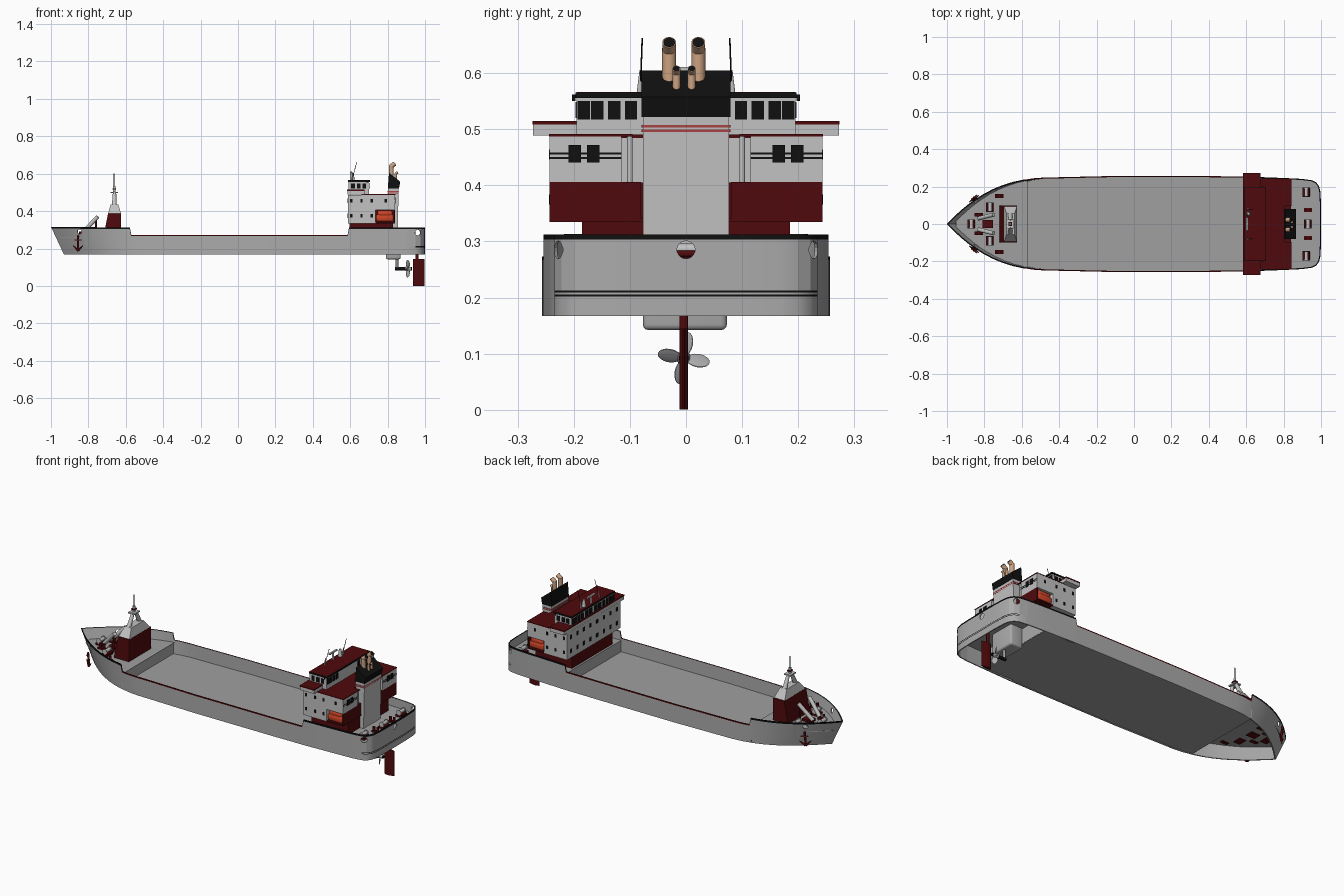
import bpy, bmesh, math
from mathutils import Vector

if "Cube" in bpy.data.objects:
    bpy.data.objects.remove(bpy.data.objects["Cube"])


def material(name, r, g, b):
    m = bpy.data.materials.new(name)
    m.use_nodes = True
    m.diffuse_color = (r, g, b, 1)
    m.node_tree.nodes["Principled BSDF"].inputs["Base Color"].default_value = (r, g, b, 1)
    return m


GREY = material("hull grey", .41, .41, .41)
DECK = material("deck grey", .35, .35, .35)
WHITE = material("house white", .54, .54, .54)
RED = material("deck red", .08, .003, .004)
BLACK = material("black", .005, .005, .005)
ORANGE = material("lifeboat orange", .62, .06, .02)
TAN = material("pipe tan", .6, .36, .22)
STRIPE = material("stripe red", .42, .06, .06)


def finish(name, bm, *mats, smooth=False):
    bmesh.ops.recalc_face_normals(bm, faces=bm.faces)
    me = bpy.data.meshes.new(name)
    bm.to_mesh(me)
    bm.free()
    ob = bpy.data.objects.new(name, me)
    bpy.context.collection.objects.link(ob)
    for m in mats:
        me.materials.append(m)
    if smooth:
        bpy.ops.object.select_all(action='DESELECT')
        ob.select_set(True)
        bpy.context.view_layer.objects.active = ob
        bpy.ops.object.shade_smooth_by_angle(angle=math.radians(35))
    return ob


def box(name, x, y, z, mat, bevel=0):
    bm = bmesh.new()
    bmesh.ops.create_cube(bm, size=1)
    for v in bm.verts:
        v.co = [sum(r) / 2 + c * (r[1] - r[0]) for c, r in zip(v.co, (x, y, z))]
    if bevel:
        bmesh.ops.bevel(bm, geom=bm.edges[:], offset=bevel, segments=3, affect='EDGES', profile=.5)
    return finish(name, bm, mat, smooth=bevel > 0)


def rod(name, a, b, r, mat, r2=None, sides=14):
    a, b = Vector(a), Vector(b)
    bm = bmesh.new()
    bmesh.ops.create_cone(bm, cap_ends=True, segments=sides, radius1=r,
                          radius2=r if r2 is None else r2, depth=(b - a).length)
    bm.transform((b - a).to_track_quat('Z', 'Y').to_matrix().to_4x4())
    bmesh.ops.translate(bm, verts=bm.verts, vec=(a + b) / 2)
    return finish(name, bm, mat, smooth=True)


def prism(name, pts, axis, lo, hi, mat):
    """Extrude a 2D profile along x, y or z."""
    bm = bmesh.new()
    rows = [[bm.verts.new(p[:axis] + (d,) + p[axis:]) for p in pts] for d in (lo, hi)]
    bm.faces.new(rows[0])
    bm.faces.new(rows[1])
    for i in range(len(pts)):
        j = (i + 1) % len(pts)
        bm.faces.new((rows[0][i], rows[0][j], rows[1][j], rows[1][i]))
    return finish(name, bm, mat)


# Hull outline: curved bow, long parallel body, rounded stern
BREAK_F, BREAK_A, KEEL = -.575, .59, .167
bow = [-1 + .6 * (i / 14) ** 1.6 for i in range(15)]
half = [(x, .25 * (1 - (1 - (x + 1) / .6) ** 2.6)) for x in bow]
half += [(BREAK_F + d, .239) for d in (-.004, .004)]
half += [(-.1, .257), (.4, .256), (BREAK_A - .004, .254), (BREAK_A + .004, .254), (.8, .246),
         (.9, .241), (.95, .234), (.975, .222), (.99, .2), (.997, .17), (1, .1)]
half.sort()
outline = half + [(1, 0)] + [(x, -y) for x, y in reversed(half[1:])]


def rim(x):
    if BREAK_F < x < BREAK_A:
        return .273
    return .312 + .004 * max(0, -x - .6) / .4


def flare(x, y, f):
    k = max(0, (-x - .45) / .55) ** 1.5 * (1 - f)
    return x + .07 * k, y * (1 - .22 * k)


def build_hull():
    bm = bmesh.new()
    levels = [0, .24, .262, .29, .312, .94, 1]
    n, wall, rings = len(outline), .006, []
    for i, (x, y) in enumerate(outline):
        a, b = Vector(outline[i - 1]), Vector(outline[(i + 1) % n])
        t = (b - a).normalized()
        ring = []
        for f, off in [(f, 0) for f in levels] + [(1, wall), (0, wall)]:
            px, py = flare(x, y, f)
            ring.append(bm.verts.new((px + t.y * off, py - t.x * off, KEEL + f * (rim(x) - KEEL))))
        rings.append(ring)
    m = len(rings[0])
    for i in range(n):
        for k in range(m):
            l = (k + 1) % m
            f = bm.faces.new((rings[i][k], rings[i][l], rings[(i + 1) % n][l], rings[(i + 1) % n][k]))
            x = f.calc_center_median().x
            if k in (1, 3) and x > .96:
                f.material_index = 1
            if k in (5, 6):
                f.material_index = 2 if BREAK_F < x < BREAK_A else 1
    return finish("hull", bm, GREY, BLACK, RED, smooth=True)


hull = build_hull()

# Mooring openings cut through the bulwark
cutters = [rod("opening", (.97, 0, .285), (1.03, 0, .285), .016, GREY)]
for s in (-1, 1):
    cutters += [rod("opening", (.935, s * .2, .285), (.99, s * .255, .285), .016, GREY),
                rod("opening", (-.84, s * .1, .29), (-.87, s * .2, .29), .013, GREY)]
for c in cutters:
    mod = hull.modifiers.new("cut", 'BOOLEAN')
    mod.operation, mod.solver, mod.object = 'DIFFERENCE', 'EXACT', c
    bpy.context.view_layer.objects.active = hull
    bpy.ops.object.modifier_apply(modifier=mod.name)
    bpy.data.objects.remove(c)
for p in hull.data.polygons:
    if len(p.vertices) > 4:
        p.use_smooth = False


# Decks, hold floor and bulkheads
def deck(name, lo, hi, z, thick=.004):
    pts = [flare(x, y * .98, (z - KEEL) / .14) for x, y in outline if lo <= x <= hi]
    prism(name, [(min(x, .995), y) for x, y in pts], 2, z - thick, z, DECK)


FORE, AFT = .26, .262
deck("fore_deck", -.99, BREAK_F + .005, FORE)
deck("aft_deck", BREAK_A - .005, 1, AFT)
deck("hold_floor", BREAK_F - .005, BREAK_A + .005, .196, .026)
box("floor_extension", (BREAK_A, .79), (-.24, .24), (.17, .175), DECK)
for name, x, w in (("fore_bulkhead", BREAK_F, .235), ("aft_bulkhead", BREAK_A, .25), ("engine_bulkhead", .788, .24)):
    box(name, (x - .003, x + .003), (-w, w), (.172, FORE), GREY)

# Accommodation block
box("house_base", (.597, .83), (-.185, .185), (AFT, .336), RED)
box("house_lower_tier", (.587, .735), (-.243, .243), (.335, .405), WHITE)
box("boat_bay_core", (.73, .835), (-.18, .18), (.335, .405), RED)
box("boat_bay_floor", (.735, .84), (-.243, .243), (.335, .341), RED)
for s in (-1, 1):
    box("boat_bay_end", (.834, .84), sorted((s * .08, s * .243)), (.335, .406), RED)
    box("house_upper_aft", (.735, .84), sorted((s * .115, s * .243)), (.405, .487), WHITE)
    box("aft_roof", (.66, .842), sorted((s * .095, s * .244)), (.487, .491), RED)
    rod("aft_post", (.832, s * .1, .405), (.832, s * .1, .487), .005, WHITE)
    for z in (.447, .455):
        box("aft_stripe", (.838, .841), sorted((s * .115, s * .243)), (z, z + .003), BLACK)
    for y in (.165, .198):
        box("aft_window", (.838, .843), sorted((s * (y - .011), s * (y + .011))), (.441, .472), BLACK)
    for z in (.375, .455):
        for x in (.605, .66, .715) + ((.79,) if z > .4 else ()):
            box("side_window", (x - .006, x + .006), sorted((s * .24, s * .2445)), (z - .009, z + .009), BLACK)
        for y in (.03, .09, .15, .21):
            box("front_window", (.585, .59), (s * y - .008, s * y + .008), (z - .011, z + .011), BLACK)
box("house_upper_front", (.587, .735), (-.243, .243), (.405, .487), WHITE)
box("house_centre", (.73, .805), (-.116, .116), (.405, .484), WHITE)
box("centre_roof", (.66, .806), (-.116, .116), (.484, .4905), RED)

# Bridge with wings
box("bridge_wing", (.585, .675), (-.273, .273), (.489, .508), WHITE)
box("bridge_wing_top", (.584, .676), (-.274, .274), (.508, .515), RED)
box("wheelhouse", (.592, .7), (-.195, .195), (.488, .558), WHITE)
box("wheelhouse_rim", (.589, .705), (-.197, .197), (.556, .565), BLACK)
box("wheelhouse_roof", (.591, .703), (-.195, .195), (.563, .566), RED)
for s in (-1, 1):
    for y in (.098, .128, .158, .182):
        for name, x in (("front", .59), ("aft", .698)):
            box(name + "_bridge_window", (x, x + .004), (s * y - .011, s * y + .011), (.517, .55), BLACK)
    for x in (.615, .645, .675):
        box("side_bridge_window", (x - .01, x + .01), sorted((s * .193, s * .197)), (.52, .548), BLACK)
    for y in (.022, .06):
        box("centre_bridge_window", (.59, .594), (s * y - .014, s * y + .014), (.517, .55), BLACK)
    # Whip aerials
    rod("aerial_base", (.61, s * .083, .565), (.615, s * .081, .605), .005, WHITE, .002)
    rod("aerial", (.613, s * .081, .58), (.635, s * .078, .662), .0014, BLACK)
    rod("lamp", (.69, s * .2, .55), (.69, s * .2, .562), .003, BLACK)

# Radar mast and domes on the roof
rod("radar_mast", (.605, 0, .565), (.605, 0, .607), .006, WHITE)
box("radar_bar", (.6, .61), (-.035, .035), (.604, .611), WHITE)
rod("dome", (.612, .055, .565), (.612, .055, .605), .012, WHITE, .007)


# Funnel: slanted, banded casing
def funnel_band(name, z0, z1, mat, grow=0, slope=0):
    lean = lambda z: max(0, z - .45) * .08
    prism(name, [(.797 + lean(z0) - grow, z0), (.853 + lean(z0) + grow, z0),
                 (.853 + lean(z1) + grow, z1 - slope), (.797 + lean(z1) - grow, z1)],
          1, -.077 - grow, .077 + grow, mat)


funnel_band("funnel", AFT, .525, WHITE)
funnel_band("funnel_top", .522, .605, BLACK, .002, .048)
for z in (.495, .503):
    funnel_band("funnel_stripe", z, z + .004, STRIPE, .002)


def pipe(name, y, x, top, r):
    rod(name, (x, y, .55), (x, y, top - r * 1.4), r, TAN)
    rod(name + "_bend", (x - r * .3, y, top - r * 2), (x + r * 1.5, y, top - r * .6), r, TAN)
    rod(name + "_mouth", (x + r * 1.5, y, top - r * .6), (x + r * 1.56, y, top - r * .55), r * .85, BLACK)


for y in (-.03, .022):
    pipe("exhaust", y, .82, .662, .0125)
for y in (-.017, .01):
    pipe("small_exhaust", y, .843, .612, .007)

# Lifeboats
for s in (-1, 1):
    box("lifeboat", (.738, .832), sorted((s * .19, s * .243)), (.344, .383), ORANGE, .012)
    box("lifeboat_canopy", (.745, .825), sorted((s * .196, s * .238)), (.37, .403), ORANGE, .01)

# Foremast house, tapered roof and A-frame
prism("mast_house", [(-.72, FORE), (-.625, FORE), (-.625, .387), (-.695, .387)], 1, -.1, .1, RED)
bm = bmesh.new()
bmesh.ops.create_cube(bm, size=1)
for v in bm.verts:
    k = .6 if v.co.z > 0 else 1
    v.co = (-.66 + v.co.x * .07 * k, v.co.y * .19 * k, .41 + v.co.z * .05)
finish("mast_house_roof", bm, WHITE)
for s in (-1, 1):
    rod("mast_leg", (-.662, s * .05, .425), (-.66, s * .012, .5), .013, WHITE, .009)
box("mast_platform", (-.682, -.642), (-.025, .025), (.496, .503), WHITE)
rod("mast", (-.662, 0, .49), (-.662, 0, .535), .007, WHITE)
rod("mast_tip", (-.662, 0, .53), (-.662, 0, .6), .0025, BLACK)
box("mast_lamp", (-.672, -.652), (-.012, .012), (.515, .521), RED)

# Stowed foredeck booms
for s in (-1, 1):
    rod("boom", (-.83, s * .03, .285), (-.75, s * .05, .37), .011, WHITE)
    rod("boom_post", (-.76, s * .048, FORE), (-.76, s * .048, .36), .005, RED)


# Deck winches, with seats that pass through the plating
def winch(x, y, z):
    box("winch_base", (x - .02, x + .02), (y - .025, y + .025), (z - .008, z + .01), RED)
    rod("winch_drum", (x, y - .022, z + .024), (x, y + .022, z + .024), .01, WHITE)
    for s in (-1, 1):
        rod("winch_flange", (x, y + s * .02, z + .024), (x, y + s * .024, z + .024), .015, WHITE)
    rod("winch_motor", (x + .014, y - .02, z + .016), (x + .014, y + .02, z + .016), .006, RED)


for x, y, z in ((-.77, .09, FORE), (-.77, -.09, FORE), (-.87, 0, FORE), (.92, .17, AFT), (.92, -.17, AFT), (.93, 0, AFT)):
    winch(x, y, z)
box("deck_hatch", (-.81, -.755), (-.022, .022), (FORE - .008, FORE + .015), RED)
for s in (-1, 1):
    for x, y in ((.93, .075), (-.72, .15), (-.83, .05)):
        box("bollard_base", (x - .022, x + .022), (s * y - .01, s * y + .01), (AFT - .01, AFT + .008), RED)
        for d in (-.012, .012):
            rod("bollard", (x + d, s * y, AFT), (x + d, s * y, .292), .007, RED)
    # Anchors on the bow
    y = s * .125
    rod("anchor_shank", (-.855, y * 1.06, .195), (-.855, y * 1.14, .268), .006, RED)
    for d in (-1, 1):
        rod("anchor_arm", (-.855, y * 1.08, .19), (-.855 + d * .026, y * (1.08 + d * .14), .215), .007, RED, .002)
    rod("anchor_stock", (-.872, y * 1.05, .245), (-.838, y * 1.25, .245), .003, STRIPE)

# Stern gear: skeg, shaft, propeller and rudder
box("skeg", (.79, .87), (-.077, .073), (.142, AFT), GREY, .01)
rod("propeller_shaft", (.84, -.004, .092), (.93, -.004, .092), .009, BLACK)
rod("propeller_hub", (.895, -.004, .092), (.925, -.004, .092), .013, GREY, .009)
rod("shaft_strut", (.85, -.004, .092), (.85, -.004, .15), .007, GREY)
for i in range(4):
    a = math.radians(-10 + 90 * i)
    bm = bmesh.new()
    bmesh.ops.create_uvsphere(bm, u_segments=12, v_segments=8, radius=1)
    for v in bm.verts:
        px, py, pz = v.co.x * .003, v.co.y * .012, v.co.z * .021
        px += py * .9
        pz += .026
        v.co = (.908 + px, -.004 + py * math.cos(a) - pz * math.sin(a), .092 + py * math.sin(a) + pz * math.cos(a))
    finish("propeller_blade", bm, GREY, smooth=True)
rudder = [(.935, 0), (.95, .008), (.965, .008), (.998, .001)]
prism("rudder", [(x, -.004 - w) for x, w in rudder] + [(x, -.004 + w) for x, w in reversed(rudder[1:])], 2, 0, .145, RED)
rod("rudder_stock", (.957, -.004, .14), (.957, -.004, AFT), .008, RED)
